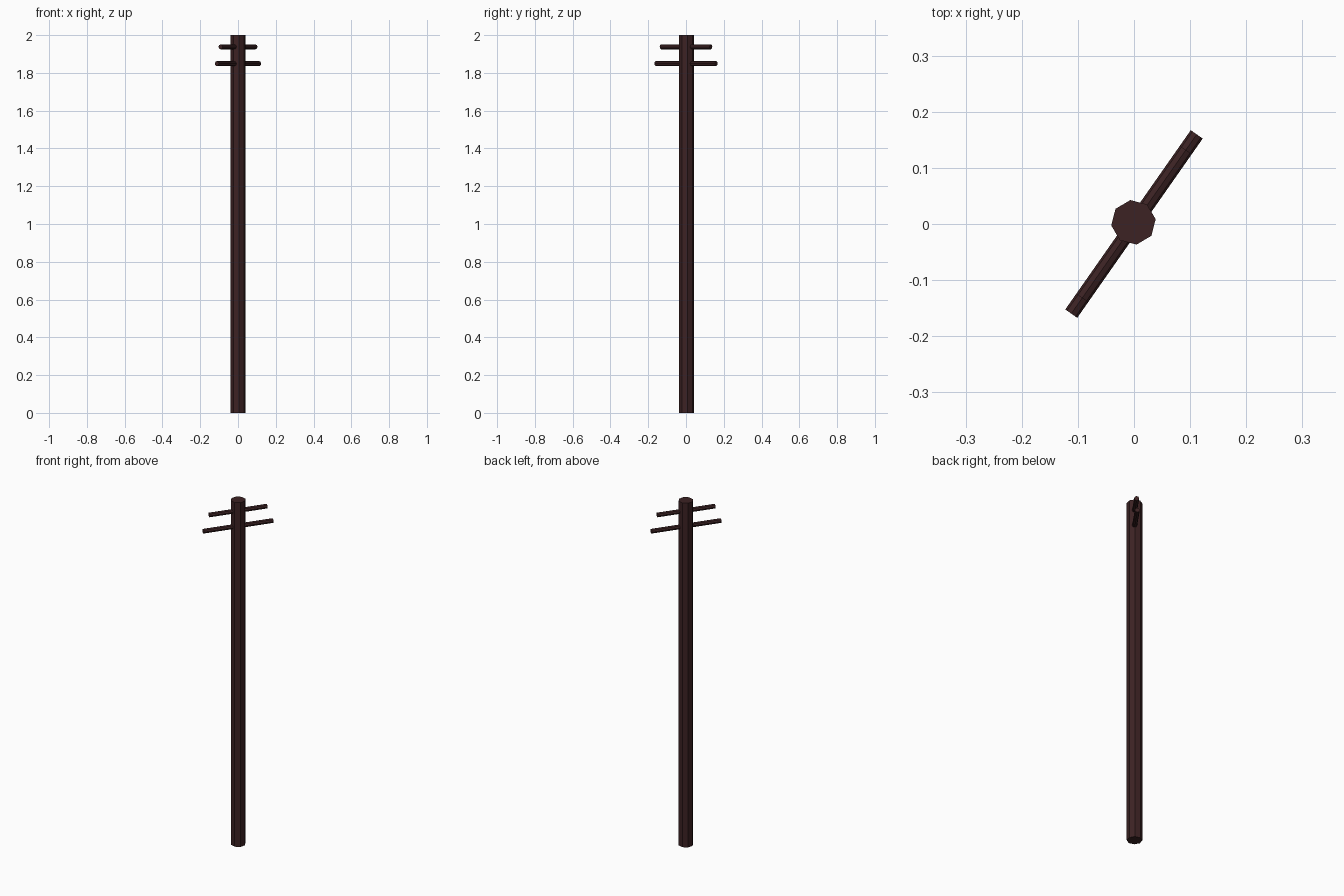
import bpy
from math import radians
from mathutils import Matrix

if "Cube" in bpy.data.objects:
    bpy.data.objects.remove(bpy.data.objects["Cube"])

wood = bpy.data.materials.new("dark_wood")
wood.diffuse_color = (0.045, 0.016, 0.017, 1)
wood.use_nodes = True
wood.node_tree.nodes["Principled BSDF"].inputs["Base Color"].default_value = wood.diffuse_color

ARM_ANGLE = radians(55)


def rod(name, radius, length, matrix):
    """Flat-sided eight-sided rod, centred on its own z axis."""
    bpy.ops.mesh.primitive_cylinder_add(vertices=8, radius=radius, depth=length)
    ob = bpy.context.object
    ob.name = name
    ob.data.transform(matrix)
    ob.data.materials.append(wood)
    return ob


# upright pole
rod("pole", 0.04, 2.0,
    Matrix.Translation((-0.001, 0.003, 1.0)) @ Matrix.Rotation(radians(8), 4, 'Z'))

# two crossarms passing through the pole, the upper one shorter
for name, z, length in (("lower_crossarm", 1.849, 0.39),
                        ("upper_crossarm", 1.938, 0.322)):
    rod(name, 0.013, length,
        Matrix.Translation((0, 0, z))
        @ Matrix.Rotation(ARM_ANGLE, 4, 'Z')
        @ Matrix.Rotation(radians(90), 4, 'Y'))
